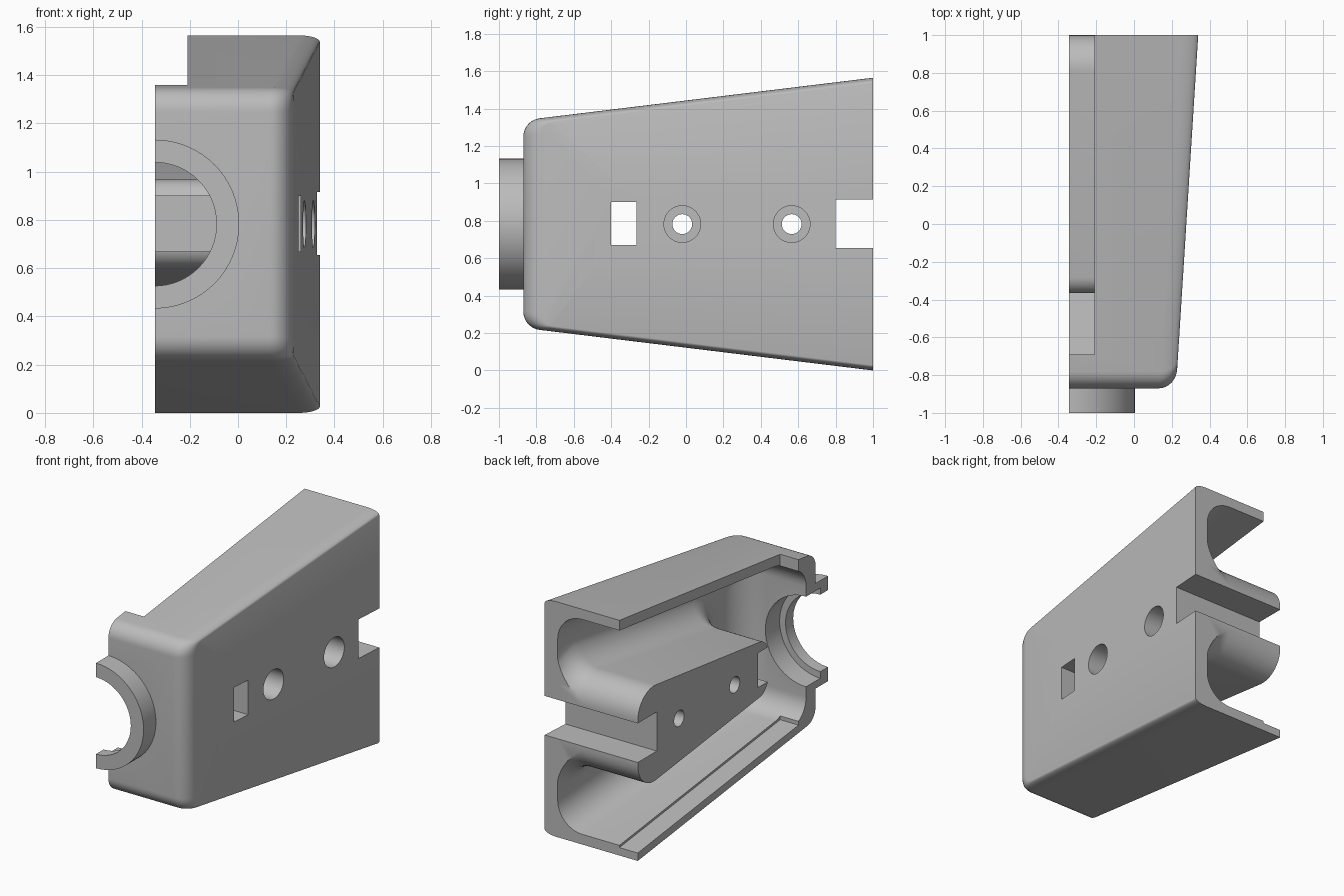
import bpy, bmesh, math

if "Cube" in bpy.data.objects:
    bpy.data.objects.remove(bpy.data.objects["Cube"])

ZC, SLOPE, OPEN_X = 0.7825, 0.1217, -0.345   # mid height, wall taper, open side
grey = bpy.data.materials.new("grey_plastic")
grey.diffuse_color = (0.5, 0.5, 0.5, 1)
grey.use_nodes = True
grey.node_tree.nodes["Principled BSDF"].inputs["Base Color"].default_value = grey.diffuse_color


def make(name, bm):
    bmesh.ops.recalc_face_normals(bm, faces=bm.faces)
    me = bpy.data.meshes.new(name)
    bm.to_mesh(me)
    bm.free()
    me.materials.append(grey)
    ob = bpy.data.objects.new(name, me)
    bpy.context.collection.objects.link(ob)
    return ob


def outline(y0, y1, h1, r0, r1, n=10):
    """Tapered side outline, symmetric about mid height, rounded ends."""
    h = lambda y: h1 - SLOPE * (1 - y)
    top = []
    a_tilt = math.atan(SLOPE)
    for y, r, sgn in ((y0, r0, -1), (y1, r1, 1)):
        if r <= 0:
            top.append((y, h(y)))
            continue
        cy = y - sgn * r
        cz = h(cy) - r / math.cos(a_tilt)
        a0, a1 = (math.pi, math.pi / 2 + a_tilt) if sgn < 0 else (math.pi / 2 + a_tilt, 0)
        for i in range(n + 1):
            a = a0 + (a1 - a0) * i / n
            top.append((cy + r * math.cos(a), cz + r * math.sin(a)))
    return [(y, ZC + z) for y, z in top] + [(y, ZC - z) for y, z in reversed(top)]


def wall_x(y, depth):
    return 0.34 - 0.063 * (1 - y) - depth


def loft(name, layers):
    """Layers are (absolute x or None, depth below the sloping side, outline)."""
    bm = bmesh.new()
    rings = [[bm.verts.new((x if x is not None else wall_x(y, d), y, z)) for y, z in pts]
             for x, d, pts in layers]
    for a, b in zip(rings, rings[1:]):
        for i in range(len(a)):
            j = (i + 1) % len(a)
            bm.faces.new((a[i], a[j], b[j], b[i]))
    bm.faces.new(rings[0])
    bm.faces.new(rings[-1])
    return make(name, bm)


def box(x0, x1, y0, y1, z0, z1):
    bm = bmesh.new()
    bmesh.ops.create_cube(bm, size=1)
    for v in bm.verts:
        v.co = ((x0 + x1) / 2 + v.co.x * (x1 - x0), (y0 + y1) / 2 + v.co.y * (y1 - y0),
                (z0 + z1) / 2 + v.co.z * (z1 - z0))
    return make("box_cutter", bm)


def disc_prism(name, r, axis, c, lo, hi, half=False, n=64):
    """Cylinder along x or y; half keeps only the +x side."""
    bm = bmesh.new()
    if half:
        angles = [-math.pi / 2 + math.pi * i / (n // 2) for i in range(n // 2 + 1)]
    else:
        angles = [2 * math.pi * i / n for i in range(n)]
    ends = []
    for t in (lo, hi):
        ring = []
        for a in angles:
            u, z = c + r * math.cos(a), ZC + r * math.sin(a)
            ring.append(bm.verts.new((t, u, z) if axis == "x" else (u, t, z)))
        ends.append(ring)
        bm.faces.new(ring)
    for i in range(len(angles)):
        j = (i + 1) % len(angles)
        bm.faces.new((ends[0][i], ends[0][j], ends[1][j], ends[1][i]))
    return make(name, bm)


def boolean(target, tool, op="DIFFERENCE"):
    m = target.modifiers.new(op.lower(), "BOOLEAN")
    m.operation, m.object, m.solver = op, tool, "EXACT"
    bpy.context.view_layer.objects.active = target
    bpy.ops.object.modifier_apply(modifier=m.name)
    bpy.data.objects.remove(tool)


STEPS = [i * math.pi / 16 for i in range(9)]

# Outer housing with rounded front and softened long edges
layers = [(OPEN_X, 0, outline(-0.87, 1, 0.7825, 0.1, 0))]
for a in STEPS:
    k = 1 - math.cos(a)
    layers.append((None, 0.09 * (1 - math.sin(a)),
                   outline(-0.87 + 0.1 * k, 1, 0.7825 - 0.028 * k, 0.1 - 0.03 * k, 0)))
shell = loft("housing", layers)

# Half collar around the cable entry
boolean(shell, disc_prism("collar", 0.35, "y", OPEN_X, -1, -0.8, half=True), "UNION")

# Hollow interior with a filleted floor
layers = [(-0.4, 0, outline(-0.77, 1.1, 0.715, 0.15, 0))]
for a in STEPS:
    k = 0.18 * (1 - math.cos(a))
    layers.append((None, 0.095 + 0.18 * (1 - math.sin(a)),
                   outline(-0.77 + k, 1.1, 0.715 - k, 0.15, 0)))
boolean(shell, loft("cavity_cutter", layers))

# Thin lip along the lower wall, and the cut-back upper wall
lip = outline(-0.69, 1.1, 0.73, 0, 0)
boolean(shell, loft("lip_cutter", [(-0.4, 0, lip), (-0.21, 0, lip)]))
boolean(shell, box(-0.4, -0.21, -0.69, 1.1, 0.95, 1.8))

# Stepped cable bore
boolean(shell, disc_prism("bore_cutter", 0.256, "y", OPEN_X, -1.1, -0.6))
boolean(shell, disc_prism("bore_step_cutter", 0.30, "y", OPEN_X, -0.92, -0.6))

# Central core flaring into the floor
layers = [(OPEN_X, 0, outline(-0.37, 1.0, 0.34, 0.1, 0.17))]
for a in STEPS:
    k = 0.18 * (1 - math.cos(a))
    layers.append((None, 0.09 + 0.18 * (1 - math.sin(a)),
                   outline(-0.37 - k, 1.0 + k, 0.34 + k, 0.1 + k, 0.17 + k)))
layers.append((None, 0.05, layers[-1][2]))
core = loft("core", layers)
boolean(core, box(-1, 1, 1.0, 2, -1, 3))
boolean(shell, core, "UNION")

# Rectangular slots through wall and core
boolean(shell, box(-1, 1, -0.40, -0.265, 0.67, 0.90))
boolean(shell, box(-1, 1, 0.80, 1.2, 0.655, 0.915))

# Counterbored screw holes
for y in (-0.02, 0.565):
    boolean(shell, disc_prism("hole_cutter", 0.053, "x", y, -1, 1, n=32))
    boolean(shell, disc_prism("counterbore_cutter", 0.098, "x", y, 0.0, 1, n=48))

bpy.ops.object.select_all(action="DESELECT")
shell.select_set(True)
bpy.context.view_layer.objects.active = shell
bpy.ops.object.shade_smooth_by_angle(angle=math.radians(30))
